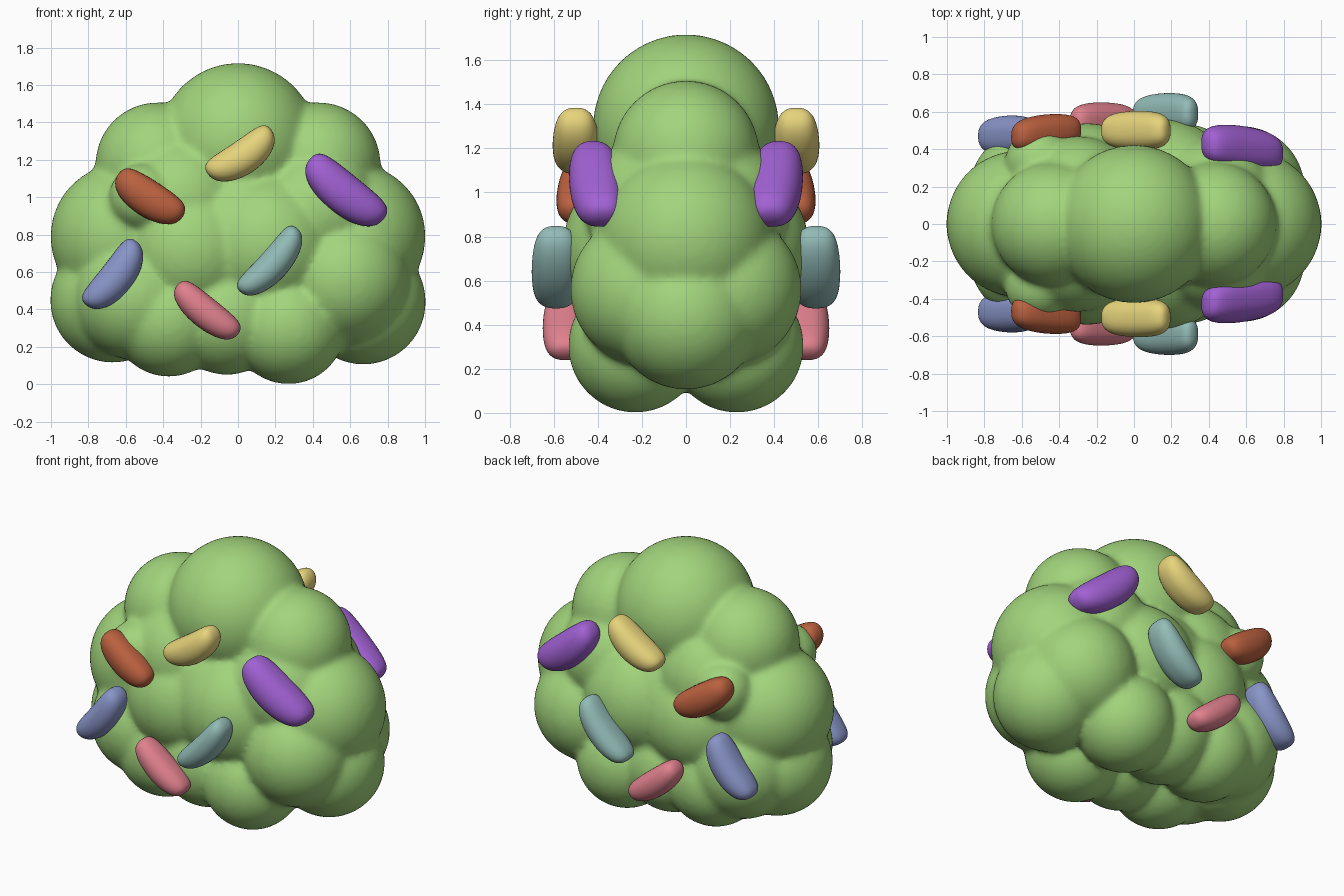
import bpy, bmesh, math
from mathutils import Matrix, Vector

if "Cube" in bpy.data.objects:
    bpy.data.objects.remove(bpy.data.objects["Cube"])


def material(name, rgb):
    m = bpy.data.materials.new(name)
    m.diffuse_color = (*rgb, 1)
    m.use_nodes = True
    m.node_tree.nodes["Principled BSDF"].inputs["Base Color"].default_value = m.diffuse_color
    return m


def finish(bm, name, mat):
    me = bpy.data.meshes.new(name)
    bm.to_mesh(me)
    bm.free()
    ob = bpy.data.objects.new(name, me)
    bpy.context.collection.objects.link(ob)
    me.materials.append(mat)
    me.shade_smooth()
    return ob


# Foliage: overlapping balls (x, y, z, radius); y > 0 means a mirrored pair
BALLS = [
    (0, 0, 1.295, .423),                              # crown
    (-.43, 0, 1.175, .333), (.43, 0, 1.175, .333),    # shoulders
    (-.61, 0, .79, .393), (.61, 0, .79, .393),        # sides
    (-.67, 0, .45, .335), (.67, 0, .44, .335),        # low sides
    (.57, .18, .56, .345), (-.55, .18, .46, .33),     # low cheeks
    (.27, .23, .305, .305), (-.37, .21, .345, .305),  # feet lobes
    (-.06, .2, .36, .31),
    (.16, .17, .75, .39), (-.25, .16, .72, .38),      # belly
    (.42, .12, .93, .34), (-.3, .12, .98, .35),       # chest
    (-.51, .33, 1.0, .18),                            # bump by the brown bean
    (0, 0, .75, .5),                                  # core
]
bm = bmesh.new()
for x, y, z, r in BALLS:
    for s in ((1, -1) if y else (1,)):
        bmesh.ops.create_icosphere(bm, subdivisions=4, radius=r,
                                   matrix=Matrix.Translation((x, s * y, z)))
foliage = finish(bm, "foliage", material("leaf_green", (.36, .66, .2)))

# Fuse the balls and soften the creases
rm = foliage.modifiers.new("fuse", 'REMESH')
rm.mode = 'VOXEL'
rm.voxel_size = .018
rm.use_smooth_shade = True
sm = foliage.modifiers.new("soften", 'SMOOTH')
sm.factor = .5
sm.iterations = 14


# Beans: bent capsules, front and back
def bean(name, rgb, centre, angle, half, radius, depth, bend=.035, slant=0.0):
    mat = material(name + "_colour", rgb)
    a = math.radians(angle)
    for side, label in ((-1, "front"), (1, "back")):
        bm = bmesh.new()
        bmesh.ops.create_uvsphere(bm, u_segments=40, v_segments=32, radius=1)
        for v in bm.verts:
            w, d, t = v.co
            # squarer depth profile, stretched along the length
            u = t * radius + half * math.sin(t * math.pi / 2)
            d = math.copysign(abs(d) ** .8, d) * depth
            p = w * radius + bend * ((u / (half + radius)) ** 2 - .4)
            x = u * math.cos(a) - p * math.sin(a)
            z = u * math.sin(a) + p * math.cos(a)
            y = centre[1] + d - slant * x
            v.co = Vector((centre[0] + x, side * y, centre[2] + z))
        bmesh.ops.recalc_face_normals(bm, faces=bm.faces)
        finish(bm, f"{name}_{label}", mat)


bean("yellow_bean", (.8, .66, .2), (.02, .5, 1.225), 34, .115, .092, .105)
bean("teal_bean", (.29, .5, .47), (.18, .59, .65), 48, .145, .083, .11)
bean("red_bean", (.75, .22, .27), (-.17, .55, .39), -39, .125, .084, .1, .02)
bean("blue_bean", (.25, .3, .58), (-.66, .47, .58), 52, .125, .092, .11)
bean("brown_bean", (.5, .12, .05), (-.475, .485, 1.0), -33, .108, .098, .1, .02, -.1)
bean("purple_bean", (.36, .12, .66), (.57, .405, 1.03), -39, .145, .11, .12, .03, .12)
